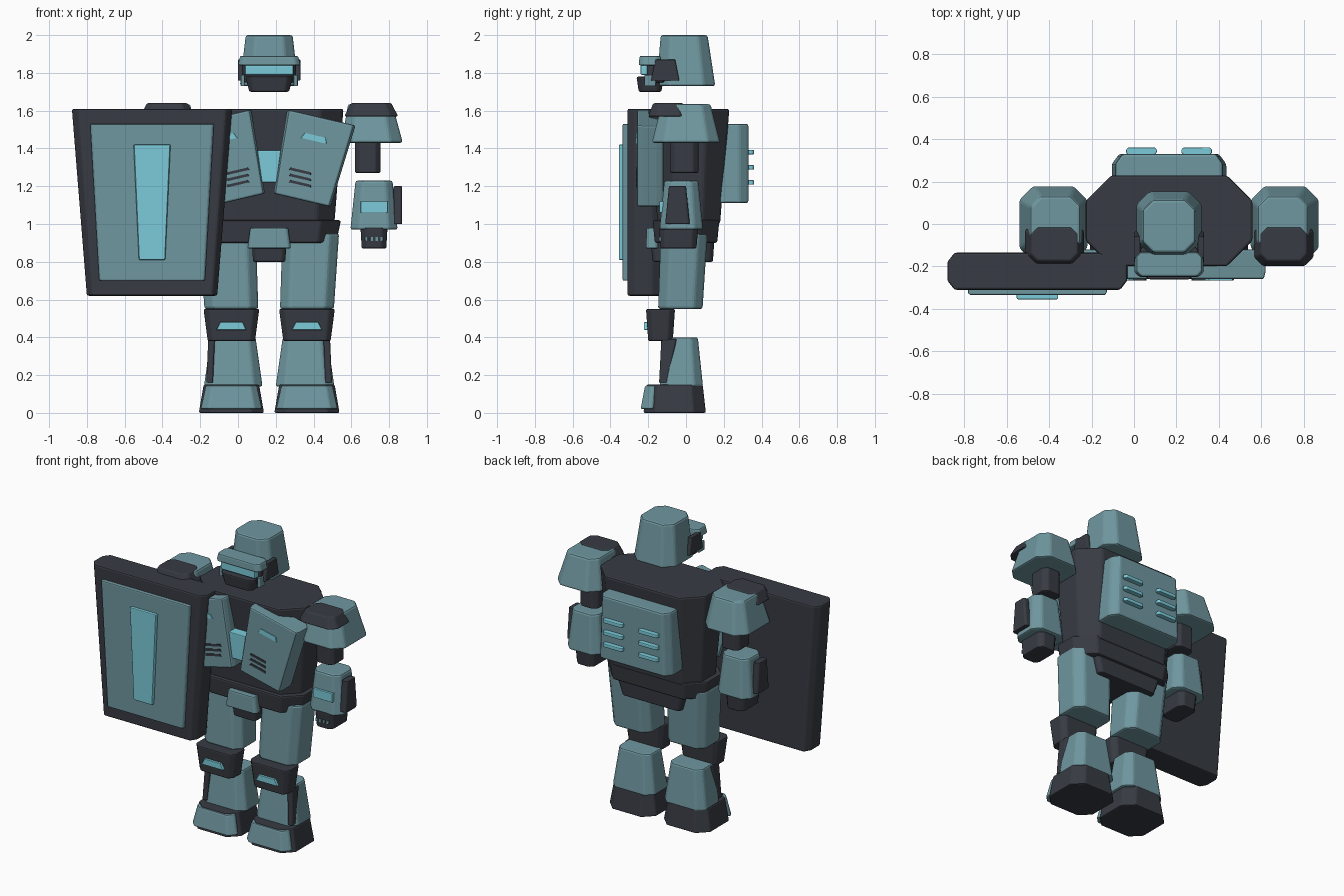
import bpy, bmesh, math

cube = bpy.data.objects.get("Cube")
if cube:
    bpy.data.objects.remove(cube, do_unlink=True)

AXIS = .165  # the shield pushes the body's centre line off the origin


def material(name, red, green, blue):
    m = bpy.data.materials.new(name)
    m.use_nodes = True
    colour = (red, green, blue, 1)
    m.diffuse_color = colour
    m.node_tree.nodes["Principled BSDF"].inputs["Base Color"].default_value = colour
    return m


TEAL = material("armour teal", .16, .31, .35)
DARK = material("charcoal frame", .038, .043, .055)
GLOW = material("bright cyan", .2, .6, .7)


def skin(name, mat, rings, bevel, side):
    """Join matching rings of points into a closed, softly bevelled solid."""
    bm = bmesh.new()
    loops = [[bm.verts.new((AXIS + side * x, y, z)) for x, y, z in ring] for ring in rings]
    count = len(loops[0])
    bm.faces.new(loops[0])
    bm.faces.new(loops[-1])
    for low, high in zip(loops, loops[1:]):
        for i in range(count):
            j = (i + 1) % count
            bm.faces.new((low[i], low[j], high[j], high[i]))
    bmesh.ops.recalc_face_normals(bm, faces=bm.faces)
    mesh = bpy.data.meshes.new(name)
    bm.to_mesh(mesh)
    bm.free()
    mesh.materials.append(mat)
    ob = bpy.data.objects.new(name, mesh)
    bpy.context.collection.objects.link(ob)
    if bevel:
        mod = ob.modifiers.new("soft edges", "BEVEL")
        mod.width, mod.segments = bevel, 2
        mod.limit_method, mod.angle_limit = "ANGLE", math.radians(25)


def emit(name, mat, rings, bevel, pair):
    if pair:
        skin("left_" + name, mat, rings, bevel, side=1)
        skin("right_" + name, mat, rings, bevel, side=-1)
    else:
        skin(name, mat, rings, bevel, side=1)


def block(name, mat, width, depth, bottom, top, x=0, y=0, taper=1, taper_y=None,
          slide=0, lean=0, cut=.2, bevel=.008, pair=False):
    """Upright tapered solid with cut corners; x is measured from the body axis."""
    rings = []
    for z, sx, sy, cx, cy in ((bottom, 1, 1, x, y),
                              (top, taper, taper_y or taper, x + slide, y + lean)):
        w, d = width * sx / 2, depth * sy / 2
        c = cut * min(w, d) * 2
        corners = []
        for px, py, flip in ((1, -1, False), (1, 1, True), (-1, 1, False), (-1, -1, True)):
            pair_of_points = [(cx + px * (w - c), cy + py * d, z),
                              (cx + px * w, cy + py * (d - c), z)]
            corners += reversed(pair_of_points) if flip else pair_of_points
        rings.append(corners)
    emit(name, mat, rings, bevel, pair)


def plate(name, mat, width, bottom, top, front, back, x=0, taper=1, tilt=0,
          shrink=.97, bevel=.005, pair=False):
    """Trapezoid facing the front, narrowed by shrink at both faces."""
    mid, half, step = (bottom + top) / 2, (top - bottom) / 2, (back - front) / 4
    rings = []
    for y, s in ((front, shrink), (front + step, 1), (back - step, 1), (back, shrink)):
        w, t = width * s / 2, width * taper * s / 2
        outline = ((-t, half), (t, half), (w, -half), (-w, -half))
        rings.append([(x + a * math.cos(tilt) + b * math.sin(tilt), y,
                       mid + b * math.cos(tilt) - a * math.sin(tilt)) for a, b in outline])
    emit(name, mat, rings, bevel, pair)


# Head
block("helmet", TEAL, width=.31, depth=.31, bottom=1.73, top=2, taper=.8, lean=-.01, bevel=.012)
block("brow", TEAL, width=.33, depth=.12, y=-.19, bottom=1.84, top=1.89, taper=.93)
plate("visor", GLOW, width=.26, bottom=1.79, top=1.84, front=-.24, back=-.15)
block("face", DARK, width=.28, depth=.12, y=-.16, bottom=1.75, top=1.85)
block("jaw", DARK, width=.21, depth=.12, y=-.19, bottom=1.7, top=1.78, taper=1.2)
block("ear_guard", DARK, width=.03, depth=.15, x=.15, y=-.11, bottom=1.76, top=1.87,
      taper_y=.7, bevel=.003, pair=True)
block("cheek", TEAL, width=.02, depth=.06, x=.14, y=-.19, bottom=1.73, top=1.79,
      bevel=.002, pair=True)

# Torso and chest
block("torso", DARK, width=.69, depth=.33, y=.015, bottom=1, top=1.61, taper=1.14,
      taper_y=1.3, cut=.28, bevel=.012)
plate("chest_plate", TEAL, width=.31, bottom=1.12, top=1.57, front=-.26, back=-.12, x=.225,
      taper=1.2, tilt=.23, shrink=.95, bevel=.01, pair=True)
plate("chest_light", GLOW, width=.14, bottom=1.44, top=1.47, front=-.265, back=-.255, x=.24,
      taper=.8, tilt=.23, bevel=0, pair=True)
for k in range(3):
    z = 1.28 - k * .033
    plate(f"chest_vent_{k}", DARK, width=.12, bottom=z - .007, top=z + .007, front=-.265,
          back=-.256, x=.165, taper=.9, tilt=.23, bevel=0, pair=True)
plate("chest_gem", GLOW, width=.08, bottom=1.22, top=1.39, front=-.245, back=-.15, taper=1.6)

# Backpack with glowing slots
plate("backpack", TEAL, width=.54, bottom=1.11, top=1.53, front=.14, back=.33, taper=.94,
      shrink=.87, bevel=.012)
for k in range(3):
    z = 1.38 - k * .08
    block(f"backpack_slot_{k}", GLOW, width=.145, depth=.035, x=.13, y=.343, bottom=z - .012,
          top=z + .012, cut=.3, bevel=.005, pair=True)

# Hips
block("belt", DARK, width=.71, depth=.33, bottom=.9, top=1.02, taper=1.07, cut=.3, bevel=.01)
block("crotch", DARK, width=.17, depth=.31, y=-.02, bottom=.8, top=.92, taper=1.1, cut=.1)
block("rear_flap", DARK, width=.43, depth=.085, y=.1, bottom=.8, top=.93, taper=1.2)
block("hip_plate", TEAL, width=.23, depth=.065, y=-.18, bottom=.87, top=.98, taper=.87)

# Legs
block("thigh", TEAL, width=.285, depth=.235, x=.2, y=-.03, bottom=.55, top=.95, taper=1.05,
      slide=.02, lean=.02, bevel=.012, pair=True)
block("knee", DARK, width=.25, depth=.13, x=.2, y=-.135, bottom=.38, top=.55, taper=1.18, pair=True)
plate("knee_light", GLOW, width=.16, bottom=.44, top=.48, front=-.222, back=-.19, x=.2,
      taper=.75, bevel=.002, pair=True)
block("shin", TEAL, width=.31, depth=.23, x=.19, y=-.025, bottom=.14, top=.4, taper=.76,
      bevel=.01, pair=True)
block("shin_rail", DARK, width=.035, depth=.045, x=.315, y=-.12, bottom=.16, top=.39,
      taper_y=1.8, slide=-.01, lean=.03, bevel=.003, pair=True)
block("boot", DARK, width=.345, depth=.33, x=.2, y=-.06, bottom=0, top=.15, taper=.85,
      taper_y=.9, pair=True)
block("toe_cap", TEAL, width=.325, depth=.1, x=.2, y=-.19, bottom=.02, top=.145, taper=.83,
      lean=.015, cut=.4, pair=True)

# Arms
block("shoulder_guard", TEAL, width=.325, depth=.36, x=.545, bottom=1.43, top=1.635, taper=.72,
      slide=-.01, bevel=.012, pair=True)
block("shoulder_cap", DARK, width=.285, depth=.21, x=.54, y=-.095, bottom=1.57, top=1.64,
      taper=.75, pair=True)
block("upper_arm", DARK, width=.135, depth=.15, x=.522, y=-.01, bottom=1.27, top=1.45, pair=True)
block("forearm", TEAL, width=.25, depth=.23, x=.555, y=-.025, bottom=.97, top=1.23, taper=.78,
      bevel=.012, pair=True)
plate("forearm_light", GLOW, width=.145, bottom=1.06, top=1.12, front=-.14, back=-.1, x=.557,
      bevel=.003, pair=True)
block("forearm_panel", DARK, width=.045, depth=.13, x=.682, y=-.045, bottom=1, top=1.2,
      taper_y=.7, bevel=.004, pair=True)
block("hand", DARK, width=.13, depth=.19, x=.555, y=-.04, bottom=.87, top=.98, taper=1.1, pair=True)
for k in range(4):
    plate(f"knuckle_{k}", TEAL, width=.014, bottom=.91, top=.93, front=-.144, back=-.12,
          x=.515 + k * .027, bevel=0, pair=True)

# Shield carried on the right side
plate("shield", DARK, width=.69, bottom=.62, top=1.61, front=-.31, back=-.135, x=-.62,
      taper=1.23, shrink=.92, bevel=.01)
plate("shield_panel", TEAL, width=.56, bottom=.7, top=1.53, front=-.335, back=-.29, x=-.62,
      taper=1.17, bevel=.008)
plate("shield_light", GLOW, width=.14, bottom=.81, top=1.42, front=-.355, back=-.32, x=-.62,
      taper=1.4)
